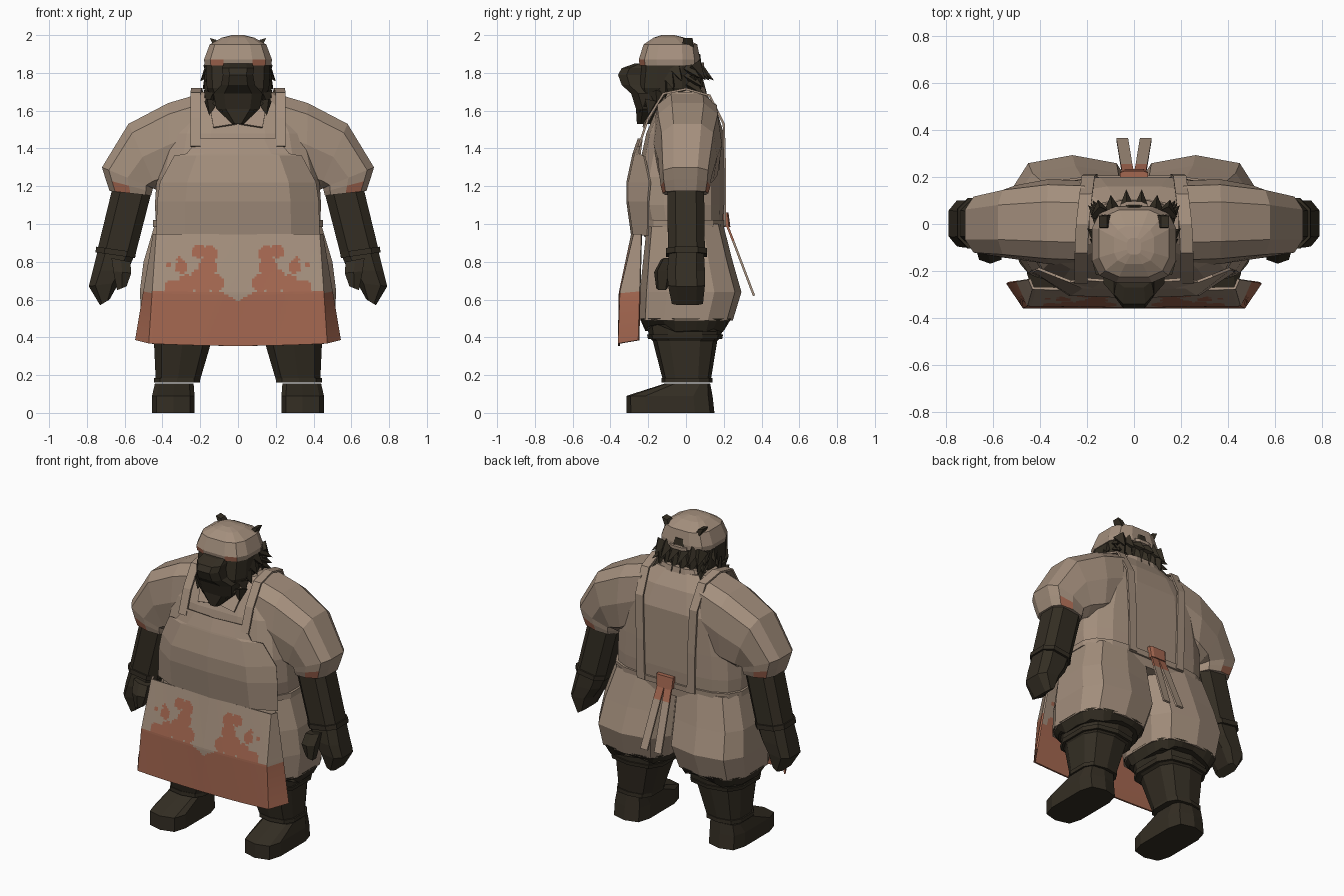
import bpy, bmesh, math, random
from mathutils import Vector, Matrix

if "Cube" in bpy.data.objects:
    bpy.data.objects.remove(bpy.data.objects["Cube"])

random.seed(4)


def material(name, rgb):
    m = bpy.data.materials.new(name)
    m.diffuse_color = (*rgb, 1)
    m.use_nodes = True
    m.node_tree.nodes["Principled BSDF"].inputs["Base Color"].default_value = m.diffuse_color
    return m


TAN = material("tan_cloth", (0.37, 0.275, 0.205))
RED = material("red_stain", (0.37, 0.135, 0.08))
DARK = material("dark_hide", (0.034, 0.027, 0.017))


def finish(bm, name, mats, rule=None, mirror=False, thick=0):
    bmesh.ops.recalc_face_normals(bm, faces=bm.faces)
    if rule:
        for f in bm.faces:
            f.material_index = int(rule(f.calc_center_median()))
    me = bpy.data.meshes.new(name)
    bm.to_mesh(me)
    bm.free()
    for m in mats:
        me.materials.append(m)
    ob = bpy.data.objects.new(name, me)
    bpy.context.collection.objects.link(ob)
    if thick:
        s = ob.modifiers.new("thickness", "SOLIDIFY")
        s.thickness, s.offset = thick, 0
    if mirror:
        ob.modifiers.new("mirror", "MIRROR").use_mirror_merge = False
    return ob


def loft(name, sections, mats, n=10, e=0.65, mirror=False, rule=None, jag=0):
    """Sections are (x, z, x2, z2, front y, back y): outer and inner edge, then depth."""
    bm = bmesh.new()
    rings = []
    top = max(abs(math.cos(math.tau * (i + .5) / n)) for i in range(n)) ** e
    power = lambda v: math.copysign(abs(v) ** e, v) / top
    for k, (x, z, x2, z2, y0, y1) in enumerate(sections):
        c = Vector(((x + x2) / 2, (y0 + y1) / 2, (z + z2) / 2))
        u, v = Vector(((x - x2) / 2, 0, (z - z2) / 2)), Vector((0, (y1 - y0) / 2, 0))
        ring = []
        for i in range(n):
            a = math.tau * (i + .5) / n
            p = c + u * power(math.cos(a)) + v * power(math.sin(a))
            if jag and k == len(sections) - 1:
                p.z += random.uniform(-jag, jag)
            ring.append(bm.verts.new(p))
        rings.append(ring)
    for r, s in zip(rings, rings[1:]):
        for i in range(n):
            j = (i + 1) % n
            bm.faces.new((r[i], r[j], s[j], s[i]))
    bm.faces.new(rings[0])
    bm.faces.new(rings[-1])
    return finish(bm, name, mats, rule, mirror)


def sym(*rows):
    """Rows (half width, z, front y, back y) centred on x = 0."""
    return [(a, z, -a, z, y0, y1) for a, z, y0, y1 in rows]


def level(*rows):
    """Rows (outer x, inner x, z, front y, back y)."""
    return [(a, z, b, z, y0, y1) for a, b, z, y0, y1 in rows]


def sheet(name, rows, mats, rule=None, mirror=False, thick=0.012):
    bm = bmesh.new()
    g = [[bm.verts.new(p) for p in row] for row in rows]
    for r, s in zip(g, g[1:]):
        for i in range(len(r) - 1):
            bm.faces.new((r[i], r[i + 1], s[i + 1], s[i]))
    return finish(bm, name, mats, rule, mirror, thick)


def ribbon(name, path, w, mats, rule=None):
    return sheet(name, [[(x - w / 2, y, z), (x + w / 2, y, z)] for x, y, z in path], mats, rule, True)


# Shirt body and collar
loft("shirt_body", sym((.43, .93, -.22, .19), (.44, 1.1, -.26, .2), (.43, 1.25, -.26, .2),
                       (.38, 1.48, -.21, .2), (.3, 1.61, -.155, .16), (.19, 1.7, -.11, .1)), [TAN], 16, .6)
loft("collar_band", sym((.17, 1.67, -.12, .11), (.14, 1.725, -.1, .1)), [TAN], 12)
sheet("collar_flap", [[(.08, -.115, 1.71), (.16, -.125, 1.68)],
                      [(.005, -.22, 1.53), (.13, -.225, 1.51)]], [TAN], mirror=True)

# Sleeves with stained cuffs
loft("sleeve", [(.2, 1.69, .28, 1.25, -.17, .18), (.37, 1.64, .36, 1.2, -.165, .185),
                (.58, 1.53, .43, 1.18, -.145, .16), (.72, 1.3, .45, 1.19, -.135, .13),
                (.70, 1.235, .455, 1.17, -.13, .125), (.68, 1.175, .46, 1.15, -.12, .115)],
     [TAN, RED], mirror=True, rule=lambda c: c.z < 1.225 and .6 < c.x < .67)

# Arms, wrist bands and mittens
loft("arm", [(.65, 1.25, .45, 1.2, -.1, .095), (.745, .86, .545, .83, -.095, .1)], [DARK], 8, mirror=True)
loft("wrist_band", [(.75, .88, .54, .85, -.105, .11), (.755, .85, .545, .82, -.105, .11)], [DARK], 8, mirror=True)
loft("hand", [(.745, .85, .55, .83, -.09, .095), (.77, .75, .58, .76, -.1, .1),
              (.79, .67, .63, .69, -.095, .1), (.73, .57, .68, .6, -.075, .09)], [DARK], 8, mirror=True)
loft("thumb", [(.67, .82, .57, .8, -.13, -.05), (.66, .75, .565, .74, -.165, -.08),
               (.64, .65, .59, .67, -.155, -.1)], [DARK], 6, mirror=True)

# Shorts, ragged hem, legs and boots
loft("shorts", level((.44, 0, 1.0, -.2, .19), (.5, 0, .8, -.22, .24), (.52, .005, .64, -.235, .285),
                     (.51, .04, .49, -.24, .24)), [TAN], 10, mirror=True)
loft("ragged_hem", level((.513, .037, .5, -.243, .243), (.48, .07, .45, -.215, .21)), [DARK], 26,
     mirror=True, jag=.025)
loft("leg", level((.47, .09, .48, -.2, .19), (.46, .11, .4, -.19, .18), (.445, .14, .38, -.17, .16),
                  (.435, .205, .16, -.115, .125)), [DARK], 10, mirror=True)
loft("knee_band", level((.47, .1, .415, -.2, .19), (.465, .105, .39, -.195, .185)), [DARK], 10, mirror=True)
loft("ankle_band", level((.445, .2, .185, -.125, .135), (.445, .2, .16, -.125, .135)), [DARK], 10, mirror=True)
loft("boot", level((.455, .23, 0, -.31, .145), (.455, .23, .09, -.31, .135),
                   (.44, .235, .155, -.11, .125)), [DARK], 10, .5, mirror=True)

# Apron bib
bib = []
for z, w, yc, ye in ((.94, .43, -.285, -.2), (1.12, .425, -.31, -.2), (1.22, .41, -.31, -.19),
                     (1.36, .335, -.28, -.22), (1.37, .27, -.278, -.245), (1.45, .21, -.25, -.235)):
    bib.append([(-w, ye, z), (-.65 * w, yc + .01, z), (0, yc, z), (.65 * w, yc + .01, z), (w, ye, z)])
sheet("apron_bib", bib, [TAN])

# Apron skirt: three panels, with a stained lower part and blots
BLOTS = ((.21, .855, .035), (.15, .845, .042), (.16, .77, .05), (.19, .7, .065), (.12, .685, .045),
         (.3, .77, .032), (.27, .68, .05), (.37, .785, .014), (.35, .66, .04), (.31, .81, .015))


def stained(c):
    x = abs(c.x)
    if c.z < .59 + min(.05, x * .6):
        return True
    return any((x - a) ** 2 + (c.z - b) ** 2 < r * r for a, b, r in BLOTS)


skirt = []
for k in range(51):
    t = k / 50
    z = .945 - .59 * t
    w, ww = .43 + .04 * t, .445 + .095 * t
    y = -.285 - .06 * min(1, t * 1.9) - .01 * t
    row = [(-ww, -.235 - .015 * t, z + .03 * t)]
    for i in range(73):
        u = i / 36 - 1
        row.append((u * w, y + .012 * abs(u) * (1 - t), z + .012 * t * u * u))
    skirt.append(row + [(ww, -.235 - .015 * t, z + .03 * t)])
sheet("apron_skirt", skirt, [TAN, RED], stained)

# Apron straps, waist tie, knot and tails
ribbon("shoulder_strap", [(.225, -.25, 1.41), (.225, -.2, 1.56), (.225, -.12, 1.69), (.22, 0, 1.715),
                          (.205, .125, 1.68), (.195, .2, 1.53), (.185, .207, 1.25), (.18, .205, .99)],
       .055, [TAN])
loft("waist_tie", sym((.45, .985, -.235, .205), (.45, 1.02, -.235, .207)), [TAN], 16, .6)
loft("tie_knot", sym((.055, .985, .18, .235), (.06, 1.06, .18, .225)), [RED], 8, .4)
ribbon("tie_tail", [(.025, .215, 1.0), (.032, .25, .91), (.05, .36, .62)], .05, [TAN, RED], lambda c: c.z > .9)

# Head and beard
loft("head", sym((.1, 1.58, -.14, .07), (.125, 1.64, -.23, .07), (.165, 1.72, -.25, .07),
                 (.172, 1.87, -.235, .065)), [DARK], 12)
loft("muzzle", sym((.075, 1.85, -.27, -.15), (.085, 1.825, -.34, -.15), (.08, 1.79, -.36, -.15),
                   (.09, 1.735, -.34, -.15), (.13, 1.69, -.29, -.12), (.115, 1.61, -.265, -.1),
                   (.03, 1.53, -.26, -.17)), [DARK], 8)

# Shaggy tufts on the jaw and nape
bm = bmesh.new()


def tuft(base, tip, r):
    b, d = Vector(base), Vector(tip) - Vector(base)
    m = Matrix.Translation(b + d / 2) @ d.to_track_quat("Z", "Y").to_matrix().to_4x4()
    bmesh.ops.create_cone(bm, cap_ends=True, segments=4, radius1=r, radius2=0, depth=d.length, matrix=m)


for s in (-1, 1):
    for k in range(5):
        z = 1.83 - .045 * k
        tuft((s * .14, -.06 - .03 * k, z), (s * (.2 - .012 * k), -.02 - .045 * k, z - .075), .045)
        tuft((s * .13, .0 + .01 * k, z), (s * (.195 - .01 * k), .08 + .01 * k, z - .06), .04)
    for x in (.03, .09, .14):
        tuft((s * x, .04, 1.84), (s * x * 1.1, .16 - x * .4, 1.76), .045)
        tuft((s * x, .04, 1.79), (s * x, .12 - x * .3, 1.69), .045)
        tuft((s * x * .7, -.2, 1.64), (s * x * .6, -.25, 1.55 + x * .3), .04)
finish(bm, "hair_tufts", [DARK])

# Cap with stained rim, dark ear stubs and a rear opening
loft("cap", sym((.176, 1.84, -.245, .075), (.18, 1.87, -.25, .075), (.15, 1.95, -.225, .06),
                (.085, 1.987, -.17, -.01), (.03, 2.0, -.13, -.06)), [TAN, RED], 12,
     rule=lambda c: c.z < 1.86 and .07 < abs(c.x) < .16 and c.y < -.1)
loft("ear_stub", [(.15, 1.985, .115, 1.975, -.015, .035), (.125, 1.935, .085, 1.93, -.02, .04)],
     [DARK], 4, mirror=True)
loft("cap_opening", sym((.045, 1.86, .05, .08), (.03, 1.9, .045, .075)), [DARK], 8)
loft("cap_strap", sym((.06, 1.835, .04, .095), (.06, 1.855, .04, .095)), [TAN], 8)
